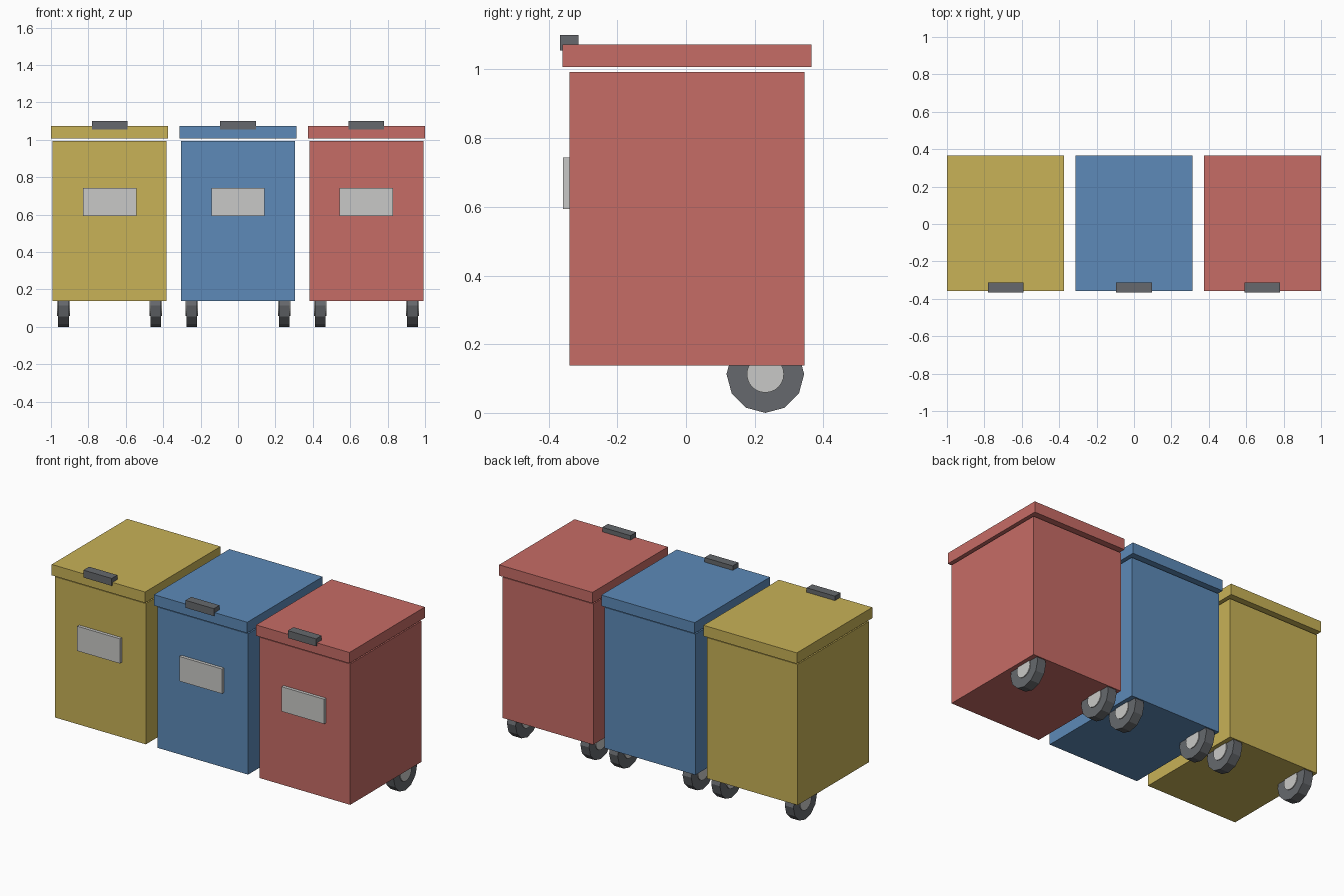
import bpy
import math

cube = bpy.data.objects.get("Cube")
if cube:
    bpy.data.objects.remove(cube, do_unlink=True)


def material(name, rgb):
    m = bpy.data.materials.new(name)
    m.use_nodes = True
    color = (*rgb, 1)
    m.diffuse_color = color
    m.node_tree.nodes["Principled BSDF"].inputs["Base Color"].default_value = color
    return m


def box(name, x, width, y, z, mat):
    """Box centred on x, with (min, max) ranges for y and z."""
    bpy.ops.mesh.primitive_cube_add(size=1, location=(x, sum(y) / 2, sum(z) / 2))
    ob = bpy.context.object
    ob.name = name
    ob.scale = (width, y[1] - y[0], z[1] - z[0])
    bpy.ops.object.transform_apply(location=False, rotation=False, scale=True)
    ob.data.materials.append(mat)


def disc(name, x, radius, width, sides, mat):
    """Cylinder on the axle, turning about x."""
    bpy.ops.mesh.primitive_cylinder_add(
        vertices=sides, radius=radius, depth=width,
        location=(x, AXLE_Y, WHEEL_RADIUS), rotation=(0, math.pi / 2, 0))
    ob = bpy.context.object
    ob.name = name
    ob.data.materials.append(mat)


WHEEL_RADIUS = 0.113
AXLE_Y = 0.231
SPACING = 0.6865

dark = material("dark grey", (0.133, 0.141, 0.153))
light = material("light grey", (0.584, 0.584, 0.571))
bins = {
    "yellow": (-SPACING, (0.578, 0.445, 0.095)),
    "blue": (0, (0.109, 0.254, 0.479)),
    "red": (SPACING, (0.565, 0.150, 0.133)),
}

for color, (x, rgb) in bins.items():
    paint = material(color, rgb)
    # Container and floating lid
    box(color + "_bin_body", x, 0.61, (-0.339, 0.345), (0.138, 0.993), paint)
    box(color + "_bin_lid", x, 0.627, (-0.359, 0.365), (1.007, 1.073), paint)
    # Lid handle and front label plate
    box(color + "_bin_handle", x, 0.19, (-0.367, -0.313), (1.055, 1.1), dark)
    box(color + "_bin_label", x, 0.286, (-0.358, -0.335), (0.593, 0.743), light)
    # Rear wheels with hubs
    for side, sign in (("right", -1), ("left", 1)):
        wx = x + sign * 0.247
        disc(f"{color}_bin_{side}_tyre", wx, WHEEL_RADIUS, 0.058, 12, dark)
        disc(f"{color}_bin_{side}_hub", wx, 0.054, 0.068, 24, light)
